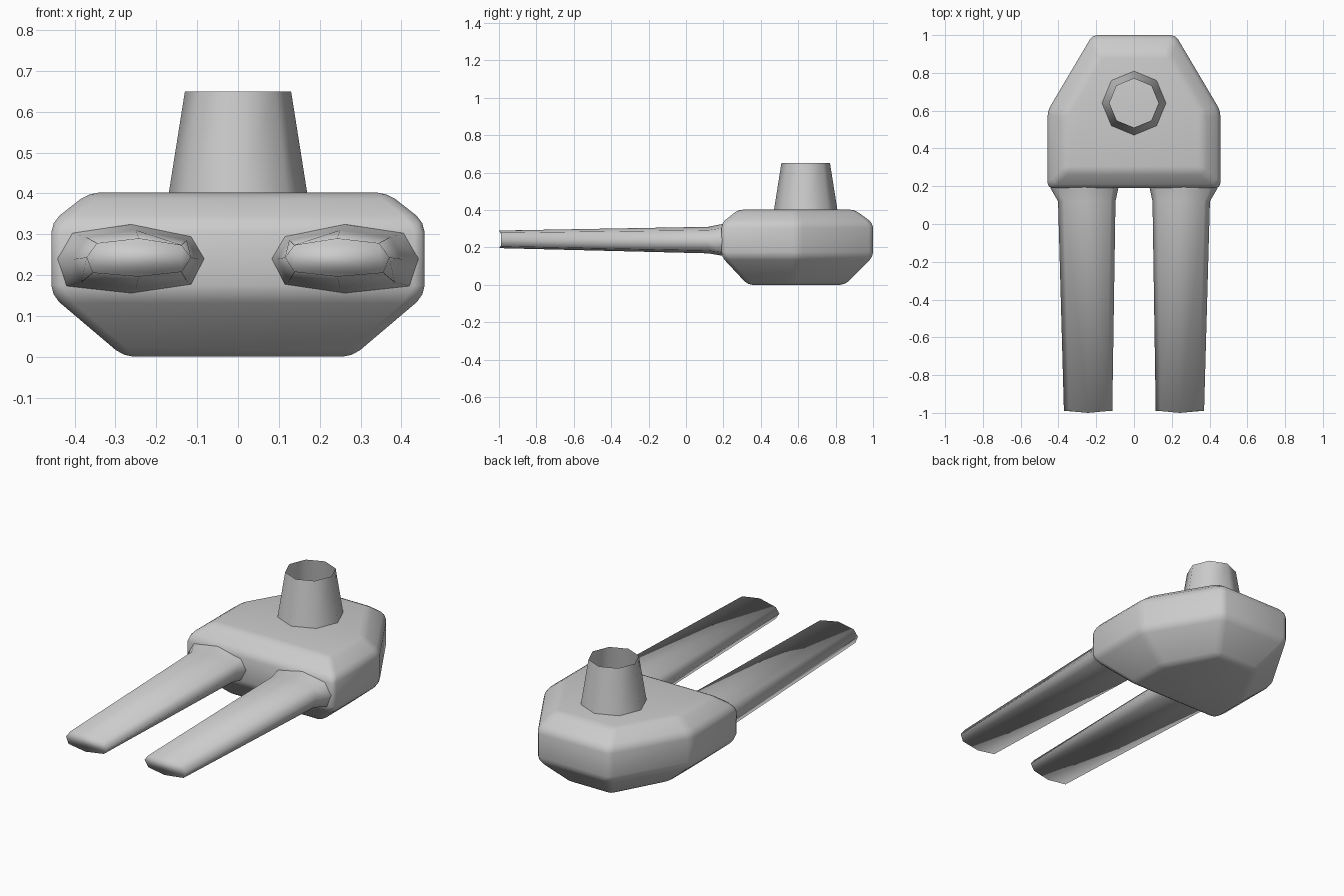
import bpy, bmesh, math

cube = bpy.data.objects.get("Cube")
if cube:
    bpy.data.objects.remove(cube, do_unlink=True)

GREY = (0.6, 0.6, 0.6, 1)
mat = bpy.data.materials.new("plain grey")
mat.use_nodes = True
mat.diffuse_color = GREY
mat.node_tree.nodes["Principled BSDF"].inputs["Base Color"].default_value = GREY


def loft(name, rings, cap_start=True, cap_end=True):
    """Skin a list of equal-length point rings and shade it smooth."""
    bm = bmesh.new()
    loops = [[bm.verts.new(p) for p in ring] for ring in rings]
    n = len(loops[0])
    for a, b in zip(loops, loops[1:]):
        for i in range(n):
            j = (i + 1) % n
            bm.faces.new((a[i], a[j], b[j], b[i]))
    if cap_start:
        bm.faces.new(loops[0][::-1])
    if cap_end:
        bm.faces.new(loops[-1])
    bmesh.ops.recalc_face_normals(bm, faces=bm.faces)
    for f in bm.faces:
        f.smooth = True
    mesh = bpy.data.meshes.new(name)
    bm.to_mesh(mesh)
    bm.free()
    mesh.materials.append(mat)
    obj = bpy.data.objects.new(name, mesh)
    bpy.context.collection.objects.link(obj)
    return obj


def hull_ring(z, half, front, mid, back_half, back):
    """Six-sided plan: square at the front, tapering to the back."""
    right = [(half, front), (half, mid), (back_half, back)]
    left = [(-x, y) for x, y in reversed(right)]
    return [(x, y, z) for x, y in right + left]


# Body
body = loft("body", [
    hull_ring(0.0, 0.28, 0.33, 0.57, 0.13, 0.85),
    hull_ring(0.15, 0.457, 0.19, 0.60, 0.22, 1.0),
    hull_ring(0.33, 0.457, 0.19, 0.60, 0.22, 1.0),
    hull_ring(0.402, 0.365, 0.28, 0.585, 0.18, 0.9),
])
bevel = body.modifiers.new("rounded edges", "BEVEL")
bevel.width = 0.025
bevel.segments = 2
bevel.limit_method = "ANGLE"
bevel.angle_limit = math.radians(15)

# Chimney: open eight-sided tapered tube
def octagon(radius, z):
    return [(radius * math.cos(k * math.pi / 4),
             0.64 + radius * math.sin(k * math.pi / 4), z) for k in range(8)]

loft("chimney", [octagon(0.172, 0.385), octagon(0.13, 0.65)], False, False)

# Arms: flattened eight-sided section, flared where it meets the body
SECTION = [(1, 0), (0.8, 0.75), (0, 1), (-0.82, 0.65),
           (-1, 0), (-0.82, -0.75), (0, -1), (0.88, -0.8)]
STATIONS = [  # y, centre x, half width, centre z, half height
    (0.24, 0.262, 0.19, 0.24, 0.09),
    (0.185, 0.262, 0.178, 0.24, 0.083),
    (0.12, 0.25, 0.152, 0.239, 0.071),
    (-0.99, 0.243, 0.128, 0.243, 0.047),
]
for name, side in (("left_arm", 1), ("right_arm", -1)):
    loft(name, [[(side * (cx + hw * u), y, cz + hh * v) for u, v in SECTION]
                for y, cx, hw, cz, hh in STATIONS])
# Slight crown on each arm tip
for name in ("left_arm", "right_arm"):
    for v in bpy.data.objects[name].data.vertices:
        if v.co.y < -0.9 and abs(abs(v.co.x) - 0.243) < 0.01:
            v.co.y = -1.0
